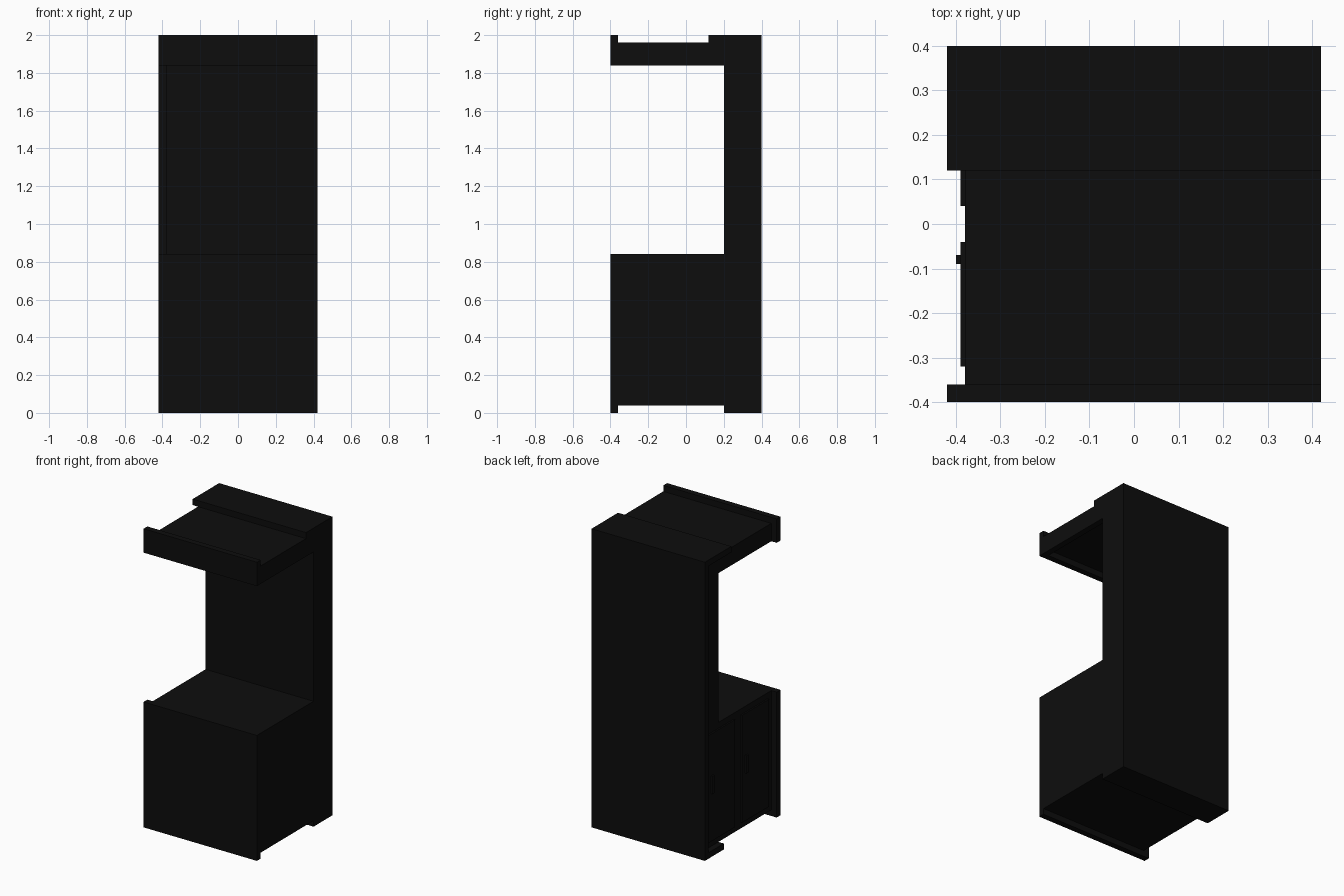
import bpy, bmesh

if "Cube" in bpy.data.objects:
    bpy.data.objects.remove(bpy.data.objects["Cube"])

# One near-black finish for every part
black = bpy.data.materials.new("black_finish")
black.diffuse_color = (0.004, 0.004, 0.004, 1)
black.use_nodes = True
black.node_tree.nodes["Principled BSDF"].inputs["Base Color"].default_value = black.diffuse_color


def finish(name, bm):
    bmesh.ops.recalc_face_normals(bm, faces=bm.faces)
    mesh = bpy.data.meshes.new(name)
    bm.to_mesh(mesh)
    bm.free()
    mesh.materials.append(black)
    obj = bpy.data.objects.new(name, mesh)
    bpy.context.collection.objects.link(obj)
    return obj


def box(name, x, y, z):
    """Box from (min, max) ranges on each axis."""
    bm = bmesh.new()
    bmesh.ops.create_cube(bm, size=1)
    for v in bm.verts:
        v.co = [r[0] + (c + 0.5) * (r[1] - r[0]) for r, c in zip((x, y, z), v.co)]
    return finish(name, bm)


def extrude_x(name, profile, x0, x1):
    """Side profile of (y, z) points extruded along x."""
    bm = bmesh.new()
    face = bm.faces.new([bm.verts.new((x0, y, z)) for y, z in profile])
    ext = bmesh.ops.extrude_face_region(bm, geom=[face])
    new = [g for g in ext["geom"] if isinstance(g, bmesh.types.BMVert)]
    bmesh.ops.translate(bm, verts=new, vec=(x1 - x0, 0, 0))
    return finish(name, bm)


FULL = (-0.42, 0.42)      # overhanging outer panels
CORE = (-0.38, 0.42)      # carcass, recessed on the left side
LIP = (-0.40, -0.36)      # thickness of the front panels

# Carcass: base cabinet, tall back column and roof slab in one side profile
extrude_x("carcass", [(-0.36, 0.04), (0.36, 0.04), (0.36, 1.96), (-0.36, 1.96),
                      (-0.36, 1.88), (0.20, 1.88), (0.20, 0.84), (-0.36, 0.84)], *CORE)

# Rails enclosing the recessed canopy ceiling
for side, x in (("left", (-0.38, -0.34)), ("right", (0.38, 0.42))):
    box(f"canopy_rail_{side}", x, (-0.36, 0.20), (1.84, 1.88))

# Outer panels
box("front_panel", FULL, LIP, (0, 0.84))
box("canopy_front", FULL, LIP, (1.84, 2.0))
box("back_panel", FULL, (0.36, 0.40), (0, 2.0))
box("back_foot", FULL, (0.20, 0.36), (0, 0.04))
box("top_cap", FULL, (0.12, 0.36), (1.96, 2.0))

# Two doors with bar handles on the left side
for i, y in enumerate((-0.32, 0.04)):
    box(f"door_{i + 1}", (-0.39, -0.38), (y, y + 0.28), (0.08, 0.80))
    box(f"door_handle_{i + 1}", (-0.40, -0.39), (y + 0.23, y + 0.25), (0.40, 0.52))
